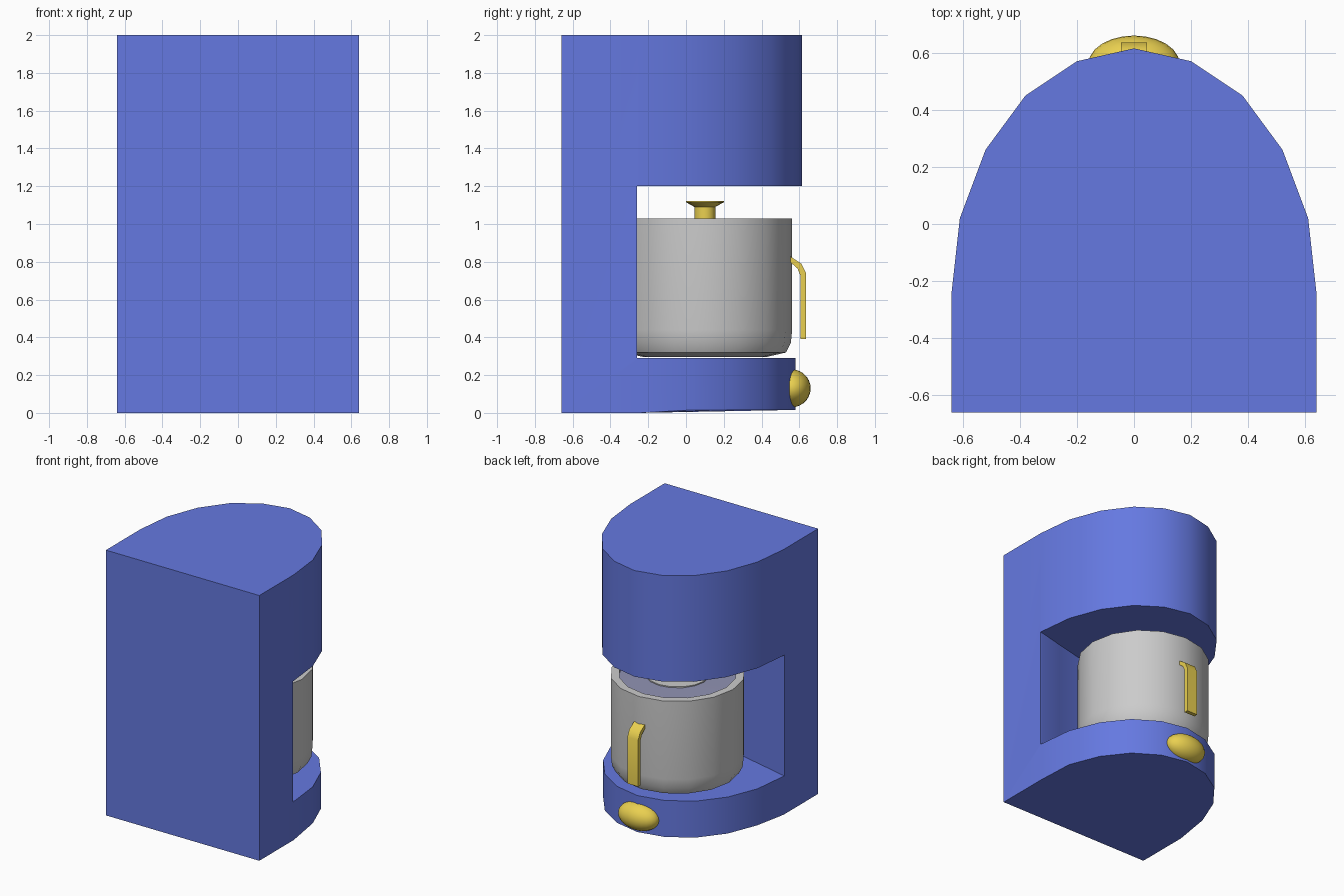
import bpy, bmesh, math

if "Cube" in bpy.data.objects:
    bpy.data.objects.remove(bpy.data.objects["Cube"])

def material(name, rgb):
    m = bpy.data.materials.new(name)
    m.diffuse_color = (*rgb, 1)
    m.use_nodes = True
    m.node_tree.nodes["Principled BSDF"].inputs["Base Color"].default_value = m.diffuse_color
    return m

BLUE = material("blue", (0.13, 0.19, 0.75))
YELLOW = material("yellow", (0.82, 0.63, 0.08))
GLASS = material("lid_tint", (0.28, 0.29, 0.45))

def finish(name, bm, mat=None, smooth=True):
    bmesh.ops.recalc_face_normals(bm, faces=bm.faces[:])
    me = bpy.data.meshes.new(name)
    bm.to_mesh(me)
    bm.free()
    ob = bpy.data.objects.new(name, me)
    bpy.context.collection.objects.link(ob)
    if mat:
        me.materials.append(mat)
    if smooth:
        shade(ob)
    return ob

def shade(ob):
    bpy.ops.object.select_all(action='DESELECT')
    ob.select_set(True)
    bpy.context.view_layer.objects.active = ob
    bpy.ops.object.shade_smooth_by_angle(angle=math.radians(35))

def prism(name, pts, vec, mat=None, smooth=False):
    bm = bmesh.new()
    face = bm.faces.new([bm.verts.new(p) for p in pts])
    ext = bmesh.ops.extrude_face_region(bm, geom=[face], use_keep_orig=True)
    bmesh.ops.translate(bm, vec=vec, verts=[v for v in ext['geom'] if isinstance(v, bmesh.types.BMVert)])
    return finish(name, bm, mat, smooth)

def lathe(name, profile, y, mat=None, sides=16):
    # profile of (radius, z); open ends are capped
    bm = bmesh.new()
    rings = [[bm.verts.new((r * math.sin(a), y + r * math.cos(a), z))
              for a in (2 * math.pi * i / sides for i in range(sides))] for r, z in profile]
    for lo, hi in zip(rings, rings[1:]):
        for i in range(sides):
            j = (i + 1) % sides
            bm.faces.new((lo[i], lo[j], hi[j], hi[i]))
    bm.faces.new(rings[0])
    bm.faces.new(rings[-1])
    return finish(name, bm, mat)

# Machine body: arched outline with a cavity cut through it
half = [(0.64, -0.66), (0.64, -0.25), (0.61, 0.02), (0.52, 0.26), (0.38, 0.45), (0.20, 0.57)]
outline = half + [(0, 0.615)] + [(-x, y) for x, y in reversed(half)]
body = prism("machine_body", [(x, y, 0) for x, y in outline], (0, 0, 2), BLUE)

wall = [(0.8, 1), (0.8, -0.26), (0.62, -0.26), (0.42, -0.31), (0.21, -0.36)]
cut_outline = wall + [(0, -0.375)] + [(-x, y) for x, y in reversed(wall)]
cutter = prism("cavity_cutter", [(x, y, 0.29) for x, y in cut_outline], (0, 0, 0.91))
cutter.hide_render = True
mod = body.modifiers.new("cavity", 'BOOLEAN')
mod.operation = 'DIFFERENCE'
mod.solver = 'EXACT'
mod.object = cutter
bpy.context.view_layer.objects.active = body
bpy.ops.object.modifier_apply(modifier=mod.name)
bpy.data.objects.remove(cutter)

# Base plate is slightly shorter than the top and tilts up underneath
for v in body.data.vertices:
    if v.co.z < 0.3 and v.co.y > 0:
        v.co.y *= 0.58 / 0.615
        if v.co.z < 0.01:
            v.co.z = 0.015
shade(body)

# Jug with rounded foot and thick rim
lathe("jug", [(0.33, 0.297), (0.43, 0.32), (0.455, 0.37), (0.462, 0.44), (0.462, 1.03),
              (0.405, 1.03), (0.405, 0.99)], 0.10)
# Lid, its centre disc and knob
lathe("lid", [(0.404, 0.995), (0.404, 1.015), (0.22, 1.02)], 0.10, GLASS)
lathe("lid_centre", [(0.22, 1.01), (0.22, 1.028)], 0.10)
lathe("lid_knob", [(0.055, 1.02), (0.055, 1.09), (0.10, 1.115), (0.10, 1.122)], 0.10, YELLOW)

# Jug handle
handle = [(0.55, 0.83), (0.61, 0.79), (0.635, 0.74), (0.635, 0.39),
          (0.605, 0.39), (0.605, 0.73), (0.59, 0.765), (0.55, 0.80)]
prism("jug_handle", [(-0.045, y, z) for y, z in handle], (0.09, 0, 0), YELLOW, True)

# Power button: flattened ball set in the base front
bm = bmesh.new()
bmesh.ops.create_uvsphere(bm, u_segments=24, v_segments=14, radius=1)
bmesh.ops.scale(bm, vec=(0.16, 0.10, 0.10), verts=bm.verts[:])
bmesh.ops.translate(bm, vec=(0, 0.56, 0.13), verts=bm.verts[:])
finish("power_button", bm, YELLOW)
